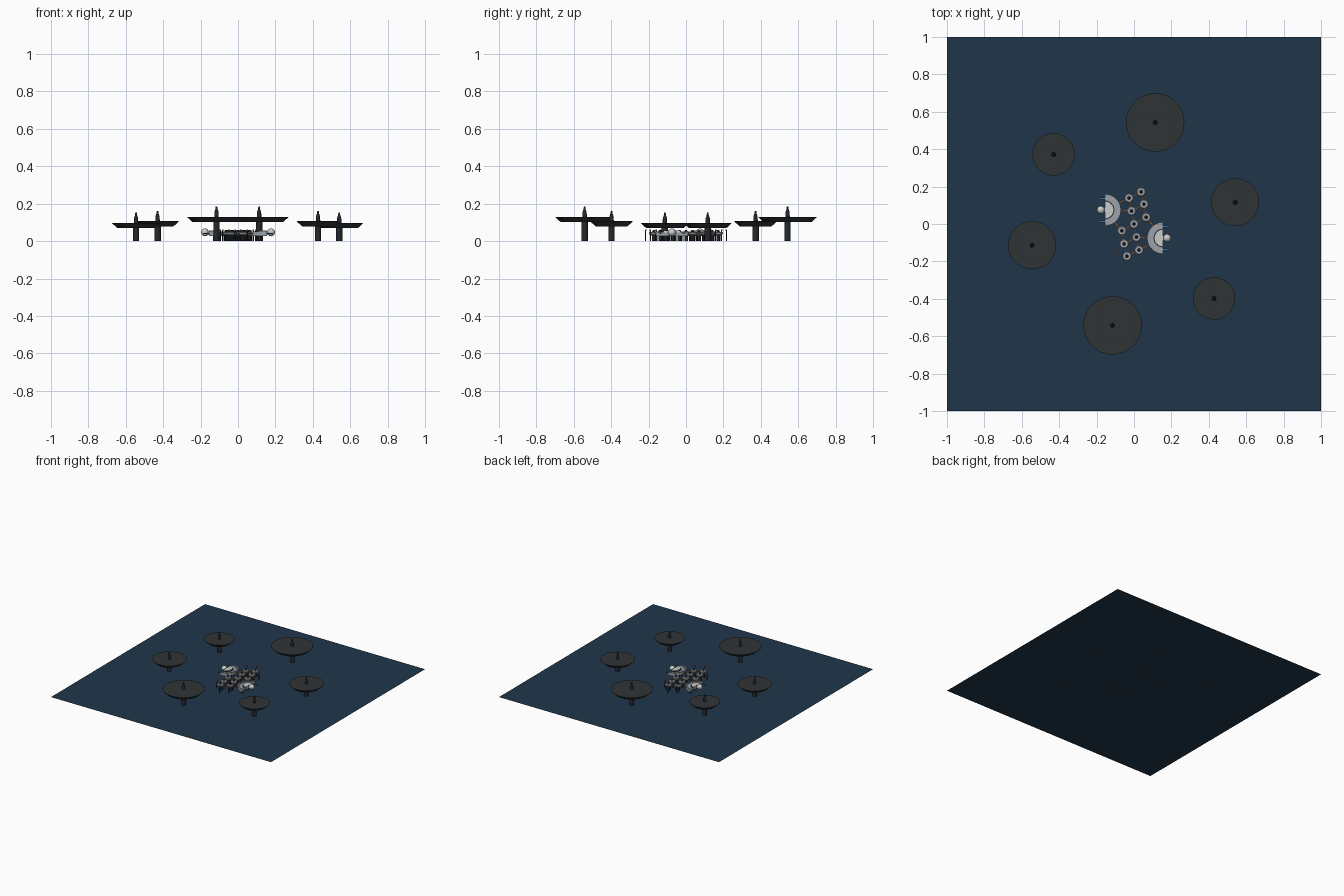
import bpy, bmesh, math
from mathutils import Vector

if "Cube" in bpy.data.objects:
    bpy.data.objects.remove(bpy.data.objects["Cube"])


def material(name, r, g, b):
    m = bpy.data.materials.new(name)
    m.diffuse_color = (r, g, b, 1)
    m.use_nodes = True
    m.node_tree.nodes["Principled BSDF"].inputs["Base Color"].default_value = m.diffuse_color
    return m


SEA = material("deep_blue", 0.014, 0.037, 0.068)
DARK = material("charcoal", 0.03, 0.033, 0.036)
STEEL = material("dark_steel", 0.018, 0.021, 0.025)
PALE = material("pale_grey", 0.33, 0.36, 0.40)
WHITE = material("off_white", 0.55, 0.56, 0.58)
ORANGE = material("orange", 0.5, 0.2, 0.05)
BLUE = material("blue", 0.03, 0.17, 0.32)


def finish(name, bm, mat, smooth=True):
    bmesh.ops.recalc_face_normals(bm, faces=bm.faces)
    me = bpy.data.meshes.new(name)
    bm.to_mesh(me)
    bm.free()
    me.materials.append(mat)
    ob = bpy.data.objects.new(name, me)
    bpy.context.collection.objects.link(ob)
    if smooth:
        bpy.ops.object.select_all(action='DESELECT')
        ob.select_set(True)
        bpy.context.view_layer.objects.active = ob
        bpy.ops.object.shade_smooth_by_angle(angle=math.radians(35))
    return ob


def lathe(name, x, y, profile, mat, sides=24):
    """Closed turned solid from (radius, z) points, bottom to top."""
    bm = bmesh.new()
    rings = []
    for r, z in profile:
        rings.append([bm.verts.new((x + r * math.cos(2 * math.pi * i / sides),
                                    y + r * math.sin(2 * math.pi * i / sides), z))
                      for i in range(sides)])
    for a, b in zip(rings, rings[1:]):
        for i in range(sides):
            j = (i + 1) % sides
            bm.faces.new((a[i], a[j], b[j], b[i]))
    bm.faces.new(rings[0])
    bm.faces.new(rings[-1])
    return finish(name, bm, mat)


def prism(name, outline, z0, z1, mat):
    bm = bmesh.new()
    face = bm.faces.new([bm.verts.new((x, y, z0)) for x, y in outline])
    top = bmesh.ops.extrude_face_region(bm, geom=[face])["geom"]
    bmesh.ops.translate(bm, vec=(0, 0, z1 - z0),
                        verts=[v for v in top if isinstance(v, bmesh.types.BMVert)])
    return finish(name, bm, mat)


def box(name, x, y, z, sx, sy, sz, mat):
    return prism(name, [(x - sx / 2, y - sy / 2), (x + sx / 2, y - sy / 2),
                        (x + sx / 2, y + sy / 2), (x - sx / 2, y + sy / 2)],
                 z - sz / 2, z + sz / 2, mat)


def beam(name, p, q, width, z0, z1, mat):
    p, q = Vector(p), Vector(q)
    d = (q - p).normalized() * width / 2
    n = Vector((-d.y, d.x))
    return prism(name, [tuple(p + n), tuple(q + n), tuple(q - n), tuple(p - n)], z0, z1, mat)


def half_disc(name, cx, cy, side, r, z0, z1, mat, inner=0):
    n = 20
    arc = [math.pi * (i / n - 0.5) for i in range(n + 1)]
    pts = [(cx + side * r * math.cos(a), cy + r * math.sin(a)) for a in arc]
    if inner:
        pts += [(cx + side * inner * math.cos(a), cy + inner * math.sin(a)) for a in reversed(arc)]
    return prism(name, pts, z0, z1, mat)


# water surface
bm = bmesh.new()
bm.faces.new([bm.verts.new(p) for p in ((-1, -1, 0), (1, -1, 0), (1, 1, 0), (-1, 1, 0))])
me_sea = bpy.data.meshes.new("water_surface")
bm.to_mesh(me_sea)
bm.free()
me_sea.materials.append(SEA)
bpy.context.collection.objects.link(bpy.data.objects.new("water_surface", me_sea))

# outer disc towers: x, y, radius, top height
for x, y, r, z in ((0.113, 0.543, 0.156, 0.13), (-0.43, 0.372, 0.113, 0.107),
                   (-0.545, -0.113, 0.128, 0.098), (-0.115, -0.542, 0.156, 0.13),
                   (0.428, -0.398, 0.113, 0.107), (0.541, 0.116, 0.128, 0.098)):
    lathe("tower_column", x, y, [(0.017, 0), (0.017, z - 0.02)], STEEL)
    lathe("tower_disc", x, y, [(r - 0.028, z - 0.028), (r, z - 0.003), (r, z)], DARK, 64)
    lathe("tower_spire", x, y, [(0.012, z - 0.002), (0.011, z + 0.025),
                                (0.006, z + 0.04), (0.004, z + 0.054)], STEEL, 16)

# cluster of round pads on legs, point symmetric
half = [(0.038, 0.172), (-0.027, 0.139), (0.053, 0.106), (-0.013, 0.07), (0.065, 0.036)]
pads = half + [(0, 0)] + [(-x, -y) for x, y in half]
for x, y in pads:
    lathe("pad_leg", x, y, [(0.009, 0), (0.009, 0.034)], STEEL, 12)
    lathe("pad_deck", x, y, [(0.016, 0.03), (0.025, 0.038), (0.025, 0.047), (0.021, 0.05)], PALE)
    lathe("pad_hub", x, y, [(0.009, 0.048), (0.008, 0.056), (0.003, 0.06)], STEEL, 12)
    for k in range(3):
        a = math.radians(30 + 120 * k)
        lathe("pad_stilt", x + 0.017 * math.cos(a), y + 0.017 * math.sin(a),
              [(0.003, 0), (0.003, 0.036)], STEEL, 8)

# walkways between neighbouring pads
for i, p in enumerate(pads):
    for q in pads[i + 1:]:
        if (Vector(p) - Vector(q)).length < 0.08:
            beam("walkway", p, q, 0.007, 0.038, 0.043, ORANGE)

# two terminal halls with tank, wings and slender masts
for s in (1, -1):
    cx, cy = -0.155 * s, 0.075 * s
    half_disc("hall_base", cx, cy, s, 0.085, 0.028, 0.046, PALE)
    half_disc("hall_rim", cx, cy, s, 0.085, 0.046, 0.052, PALE, 0.074)
    half_disc("hall_upper", cx, cy, s, 0.045, 0.046, 0.056, WHITE)
    half_disc("hall_band", cx, cy, s, 0.05, 0.046, 0.05, STEEL, 0.045)
    lathe("hall_tank", cx - 0.022 * s, cy,
          [(max(0.001, 0.021 * math.cos(math.radians(a))), 0.047 + 0.021 * math.sin(math.radians(a)))
           for a in range(-90, 91, 15)], WHITE)
    box("tank_link", cx - 0.004 * s, cy, 0.042, 0.02, 0.024, 0.02, PALE)
    for dy in (0.062, -0.062):
        box("blue_wing", cx - 0.014 * s, cy + dy, 0.04, 0.034, 0.012, 0.006, BLUE)
    for a in (-60, -20, 20, 60):
        t = math.radians(a)
        lathe("hall_leg", cx + s * 0.055 * math.cos(t), cy + 0.055 * math.sin(t),
              [(0.006, 0), (0.006, 0.03)], STEEL, 10)
    for p in ((-0.027, 0.139), (-0.013, 0.07), (-0.065, -0.036)):
        e = Vector((cx, cy)) + (Vector((p[0] * s, p[1] * s)) - Vector((cx, cy))).normalized() * 0.08
        beam("hall_walkway", (p[0] * s, p[1] * s), e, 0.007, 0.038, 0.043, ORANGE)
    for x, y in ((0.016, 0.216), (0.082, 0.158), (0.094, 0.135), (-0.05, 0.19)):
        lathe("mast", x * s, y * s, [(0.0025, 0), (0.0025, 0.055)], STEEL, 8)
        lathe("mast_lamp", x * s, y * s, [(0.004, 0.055), (0.004, 0.062)], ORANGE, 8)
